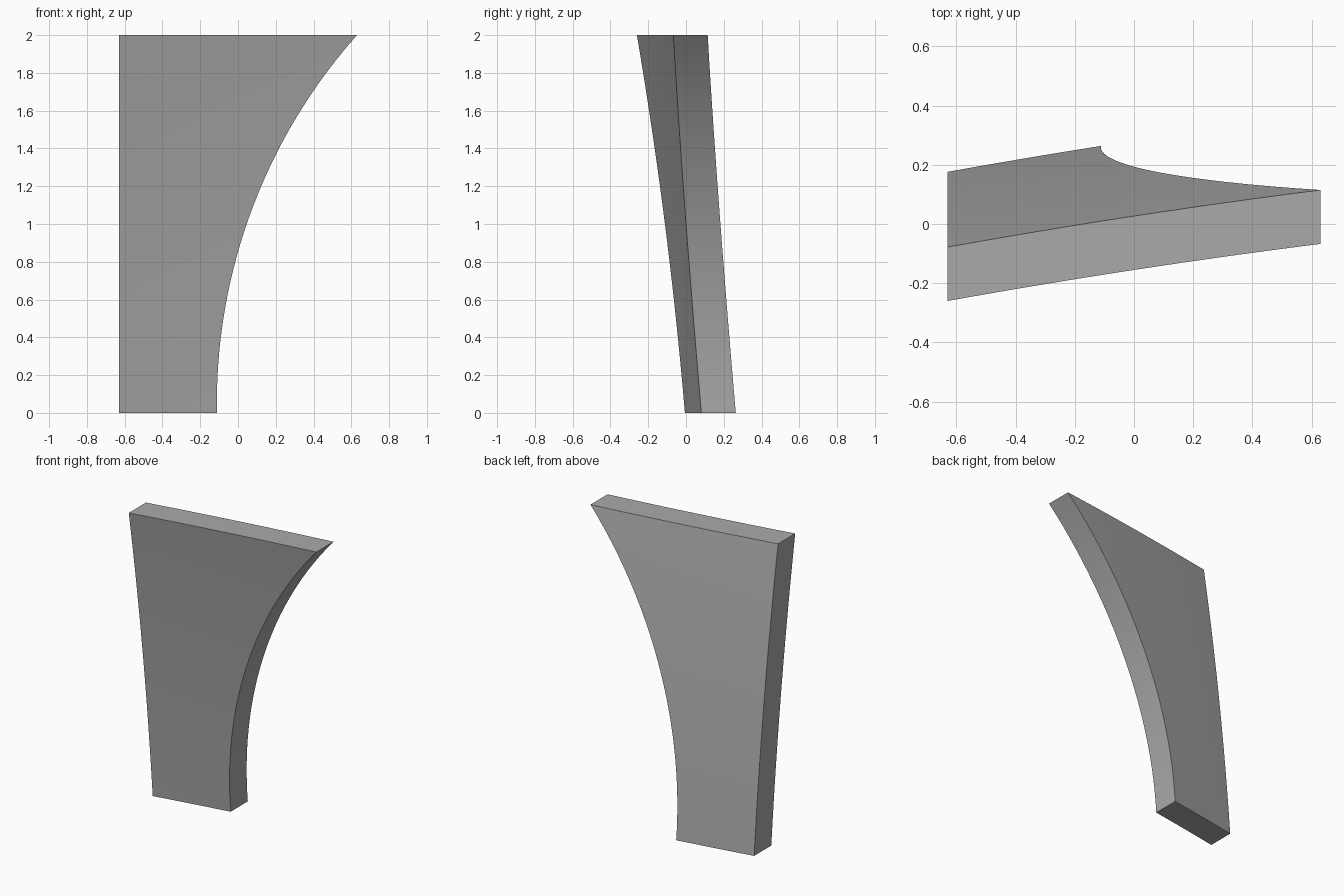
import bpy, bmesh, math

cube = bpy.data.objects.get("Cube")
if cube:
    bpy.data.objects.remove(cube, do_unlink=True)

HEIGHT, LEFT, THICK = 2.0, -0.63, 0.182
ROWS, COLS = 32, 12

# Single grey finish
grey = bpy.data.materials.new("plain grey")
grey.use_nodes = True
colour = (0.40, 0.40, 0.40, 1)
grey.diffuse_color = colour
grey.node_tree.nodes["Principled BSDF"].inputs["Base Color"].default_value = colour


def arc_edge(z):
    """Concave side: a circular arc that flares toward the top."""
    dz, flare = 1.95, 0.742
    r = (dz * dz + flare * flare) / (2 * flare)
    return -0.112 + r - math.sqrt(r * r - (z - 0.05) ** 2)


def front_y(x, z):
    """Gently domed front surface, leaning forward with height."""
    t = x - LEFT
    return -0.006 + 0.18 * t - 0.0214 * t * t - 0.0842 * z - 0.0214 * z * z


# Curved panel: a front sheet extruded straight back
bm = bmesh.new()
grid = []
for i in range(ROWS + 1):
    z = HEIGHT * i / ROWS
    width = arc_edge(z) - LEFT
    xs = [LEFT + width * j / COLS for j in range(COLS + 1)]
    grid.append([bm.verts.new((x, front_y(x, z), z)) for x in xs])
for low, high in zip(grid, grid[1:]):
    for j in range(COLS):
        bm.faces.new((low[j], low[j + 1], high[j + 1], high[j]))
back = bmesh.ops.extrude_face_region(bm, geom=bm.faces[:], use_keep_orig=True)
bmesh.ops.translate(bm, vec=(0, THICK, 0),
                    verts=[g for g in back["geom"] if isinstance(g, bmesh.types.BMVert)])
bmesh.ops.recalc_face_normals(bm, faces=bm.faces[:])

mesh = bpy.data.meshes.new("curved_panel")
bm.to_mesh(mesh)
bm.free()
mesh.materials.append(grey)
panel = bpy.data.objects.new("curved_panel", mesh)
bpy.context.collection.objects.link(panel)

# Smooth the broad curves, keep the rim crisp
bpy.ops.object.select_all(action="DESELECT")
panel.select_set(True)
bpy.context.view_layer.objects.active = panel
bpy.ops.object.shade_smooth_by_angle(angle=math.radians(30))
